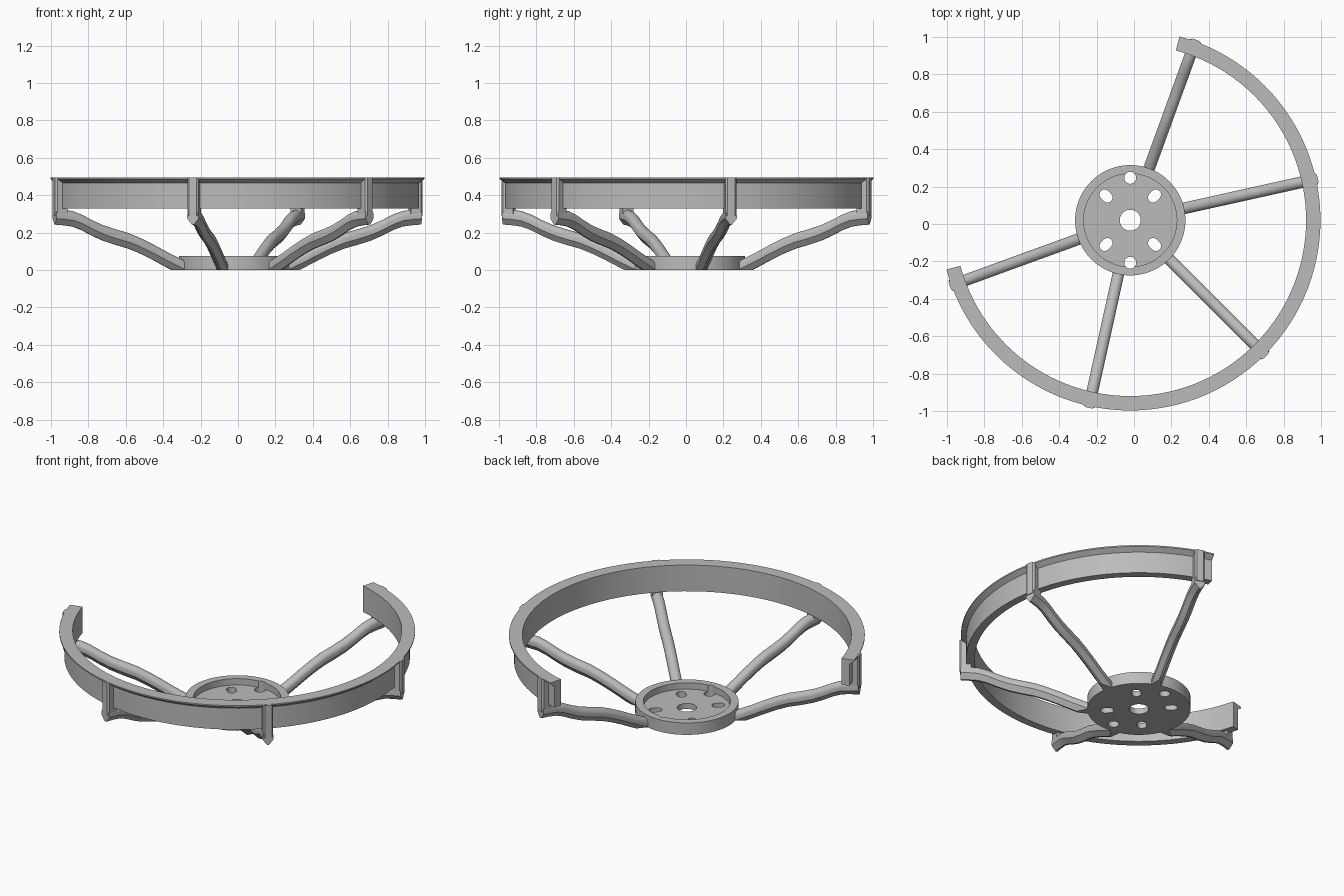
import bpy, bmesh, math
from mathutils import Matrix, Vector

if "Cube" in bpy.data.objects:
    bpy.data.objects.remove(bpy.data.objects["Cube"])

CX, CY = -0.02, 0.02          # wheel axis
SPOKES = [70, 12.5, -45, -102.5, -160]

grey = bpy.data.materials.new("grey")
grey.diffuse_color = (0.5, 0.5, 0.5, 1)
grey.use_nodes = True
grey.node_tree.nodes["Principled BSDF"].inputs["Base Color"].default_value = grey.diffuse_color


def finish(bm, name, smooth=True):
    bmesh.ops.recalc_face_normals(bm, faces=bm.faces)
    me = bpy.data.meshes.new(name)
    bm.to_mesh(me)
    bm.free()
    ob = bpy.data.objects.new(name, me)
    ob.location = (CX, CY, 0)
    me.materials.append(grey)
    bpy.context.collection.objects.link(ob)
    if smooth:
        bpy.ops.object.select_all(action='DESELECT')
        bpy.context.view_layer.objects.active = ob
        ob.select_set(True)
        bpy.ops.object.shade_smooth_by_angle(angle=math.radians(30))
    return ob


def loft(bm, rings, closed=False):
    """Bridge equal-length rings of points, capping the ends if open."""
    vs = [[bm.verts.new(p) for p in r] for r in rings]
    n = len(vs[0])
    for i in range(len(vs) if closed else len(vs) - 1):
        a, b = vs[i], vs[(i + 1) % len(vs)]
        for j in range(n):
            k = (j + 1) % n
            bm.faces.new((a[j], a[k], b[k], b[j]))
    if not closed:
        bm.faces.new(vs[0])
        bm.faces.new(vs[-1])


def sweep(bm, profile, a0, a1, steps):
    """Turn an (r, z) profile about the axis."""
    full = abs(a1 - a0) >= 360
    rings = []
    for i in range(steps if full else steps + 1):
        a = math.radians(a0 + (a1 - a0) * i / steps)
        rings.append([(r * math.cos(a), r * math.sin(a), z) for r, z in profile])
    loft(bm, rings, full)


# Partial rim with a flared top lip
bm = bmesh.new()
sweep(bm, [(0.94, 0.33), (0.988, 0.33), (0.988, 0.465), (1.017, 0.487),
           (1.017, 0.495), (0.94, 0.495)], -165, 75, 80)
finish(bm, "rim")

# Hub dish
bm = bmesh.new()
sweep(bm, [(0.02, 0), (0.295, 0), (0.295, 0.075), (0.249, 0.075),
           (0.249, 0.035), (0.02, 0.035)], 0, 360, 72)
hub = finish(bm, "hub", False)

# Hole cutters: centre bore, two round holes, four radial slots
bm = bmesh.new()


def stadium(dist, angle, r, half):
    pts = []
    for i in range(32):
        a = 2 * math.pi * (i + 0.5) / 32
        x = dist + r * math.cos(a) + math.copysign(half, math.cos(a))
        pts.append(Matrix.Rotation(math.radians(angle), 3, 'Z') @ Vector((x, r * math.sin(a), 0)))
    loft(bm, [[(p.x, p.y, z) for p in pts] for z in (-0.1, 0.2)])


stadium(0, 0, 0.056, 0)
for ang in (90, 270):
    stadium(0.227, ang, 0.032, 0)
for ang in (45, 135, 225, 315):
    stadium(0.183, ang, 0.027, 0.011)
cutter = finish(bm, "hole_cutter", False)
mod = hub.modifiers.new("holes", 'BOOLEAN')
mod.object = cutter
mod.solver = 'EXACT'
bpy.context.view_layer.update()
bpy.ops.object.select_all(action='DESELECT')
bpy.context.view_layer.objects.active = hub
hub.select_set(True)
bpy.ops.object.modifier_apply(modifier=mod.name)
bpy.data.objects.remove(cutter)
bpy.ops.object.shade_smooth_by_angle(angle=math.radians(30))

# Spoke: round top, V-shaped underside, following a wavy rising path
section = [(0.031 * math.cos(a), 0.008 + 0.031 * math.sin(a))
           for a in [math.pi * i / 12 for i in range(13)]]
section += [(-0.031, -0.012), (-0.006, -0.044), (0.006, -0.044), (0.031, -0.012)]
path = [(0.26, 0.0), (0.38, 0.056), (0.46, 0.097), (0.53, 0.13), (0.60, 0.158),
        (0.68, 0.18), (0.75, 0.202), (0.81, 0.228), (0.87, 0.258),
        (0.92, 0.276), (0.97, 0.283), (1.022, 0.287)]
# Upright bracket on the outside of the rim
post = [(0.96, -0.03), (1.017, -0.03), (1.027, -0.02),
        (1.027, 0.02), (1.017, 0.03), (0.96, 0.03)]

for n, ang in enumerate(SPOKES, 1):
    rot = Matrix.Rotation(math.radians(ang), 4, 'Z')
    bm = bmesh.new()
    loft(bm, [[(r, s, z + h) for s, h in section] for r, z in path])
    # trim flush with the hub underside
    cut = bmesh.ops.bisect_plane(bm, geom=bm.verts[:] + bm.edges[:] + bm.faces[:],
                                 plane_co=(0, 0, 0), plane_no=(0, 0, -1), clear_outer=True)
    bmesh.ops.holes_fill(bm, edges=[e for e in bm.edges if e.is_boundary])
    bmesh.ops.transform(bm, matrix=rot, verts=bm.verts)
    finish(bm, f"spoke_{n}")
    bm = bmesh.new()
    loft(bm, [[(r, s, z) for r, s in post] for z in (0.29, 0.494)])
    bmesh.ops.transform(bm, matrix=rot, verts=bm.verts)
    finish(bm, f"rim_bracket_{n}")
